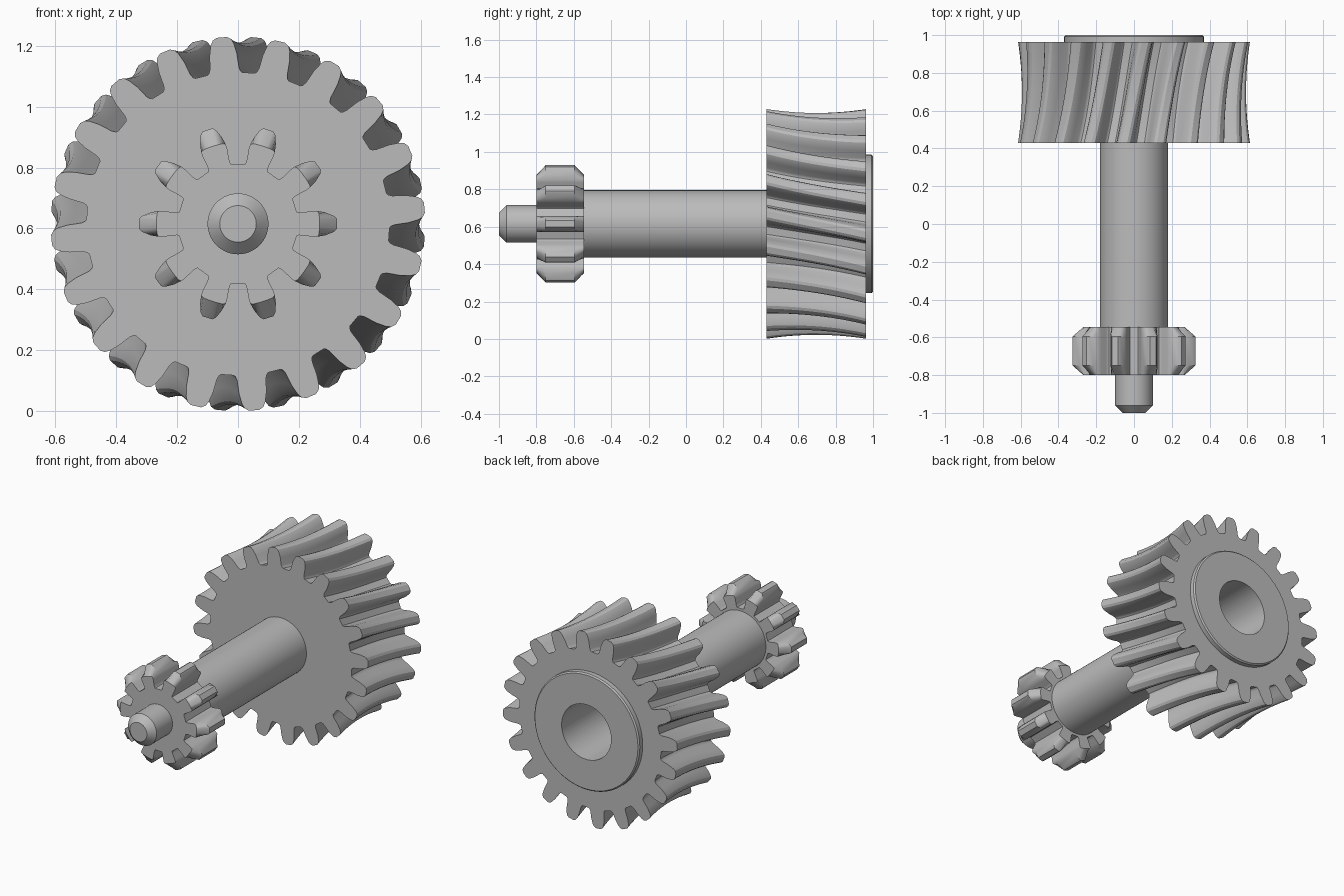
import bpy
import bmesh
from math import sin, cos, radians

if "Cube" in bpy.data.objects:
    bpy.data.objects.remove(bpy.data.objects["Cube"], do_unlink=True)

AXIS_Z = 0.615

steel = bpy.data.materials.new("steel_grey")
steel.use_nodes = True
GREY = (0.5, 0.5, 0.5, 1)
steel.diffuse_color = GREY
steel.node_tree.nodes["Principled BSDF"].inputs["Base Color"].default_value = GREY


def loft(name, sections, closed=False):
    """Join rings of (radius, angle) points, each at its own y, along the shaft axis."""
    bm = bmesh.new()
    rings = [[bm.verts.new((r * cos(a), y, AXIS_Z + r * sin(a))) for r, a in ring]
             for y, ring in sections]
    pairs = list(zip(rings, rings[1:]))
    if closed:
        pairs.append((rings[-1], rings[0]))
    else:
        bm.faces.new(rings[0])
        bm.faces.new(rings[-1])
    for low, high in pairs:
        n = len(low)
        for i in range(n):
            j = (i + 1) % n
            bm.faces.new((low[i], low[j], high[j], high[i]))
    bmesh.ops.recalc_face_normals(bm, faces=bm.faces)
    mesh = bpy.data.meshes.new(name)
    bm.to_mesh(mesh)
    bm.free()
    mesh.materials.append(steel)
    obj = bpy.data.objects.new(name, mesh)
    bpy.context.collection.objects.link(obj)
    bpy.ops.object.select_all(action="DESELECT")
    obj.select_set(True)
    bpy.context.view_layer.objects.active = obj
    bpy.ops.object.shade_smooth_by_angle(angle=radians(28))
    return obj


def lathe(name, profile, closed=False, sides=72):
    angles = [radians(360 * i / sides) for i in range(sides)]
    return loft(name, [(y, [(r, a) for a in angles]) for r, y in profile], closed)


def gear_ring(teeth, half_tooth, start):
    """Mirror half a tooth, given as (radius, degrees off centre), and repeat it."""
    tooth = [(r, -d) for r, d in half_tooth] + [(r, d) for r, d in reversed(half_tooth)]
    return [(r, radians(start + 360 * k / teeth + d)) for k in range(teeth) for r, d in tooth]


# Helical wheel with a hollowed throat and a blind bore
FRONT, BACK, BORE = 0.43, 0.963, 0.174
wheel_ring = gear_ring(20, [(0.498, 6.6), (0.503, 5.9), (0.515, 5.3), (0.56, 4.6),
                            (0.592, 3.7), (0.607, 2.9), (0.615, 1.6)], 5)
STEPS, TWIST, SAG = 14, radians(-10.5), 0.022
sections = []
for s in range(STEPS + 1):
    t = s / STEPS
    dip = SAG * (1 - (2 * t - 1) ** 2)
    sections.append((FRONT + (BACK - FRONT) * t,
                     [(r - dip, a + TWIST * t) for r, a in wheel_ring]))
for y in (BACK, FRONT + 0.01):
    sections.append((y, [(BORE, a + TWIST) for r, a in wheel_ring]))
loft("helical_wheel", sections)

# Raised hub ring on the back of the wheel
lathe("wheel_hub", [(BORE, 0.95), (0.37, 0.95), (0.37, 0.992), (0.362, 1.0), (BORE, 1.0)],
      closed=True)

# Main shaft and chamfered front journal
lathe("main_shaft", [(0.18, -0.56), (0.18, FRONT + 0.005)])
lathe("front_journal", [(0.06, -1.0), (0.1, -0.96), (0.1, -0.78)])

# Straight pinion with chamfered tooth ends
pinion_ring = gear_ring(10, [(0.197, 11.5), (0.203, 10.6), (0.215, 10.1), (0.25, 9.8),
                             (0.265, 9.2), (0.29, 7.4), (0.316, 4.8), (0.325, 3.0)], 0)
clipped = [(min(r, 0.268), a) for r, a in pinion_ring]
loft("pinion", [(-0.8, clipped), (-0.75, pinion_ring), (-0.595, pinion_ring), (-0.545, clipped)])
